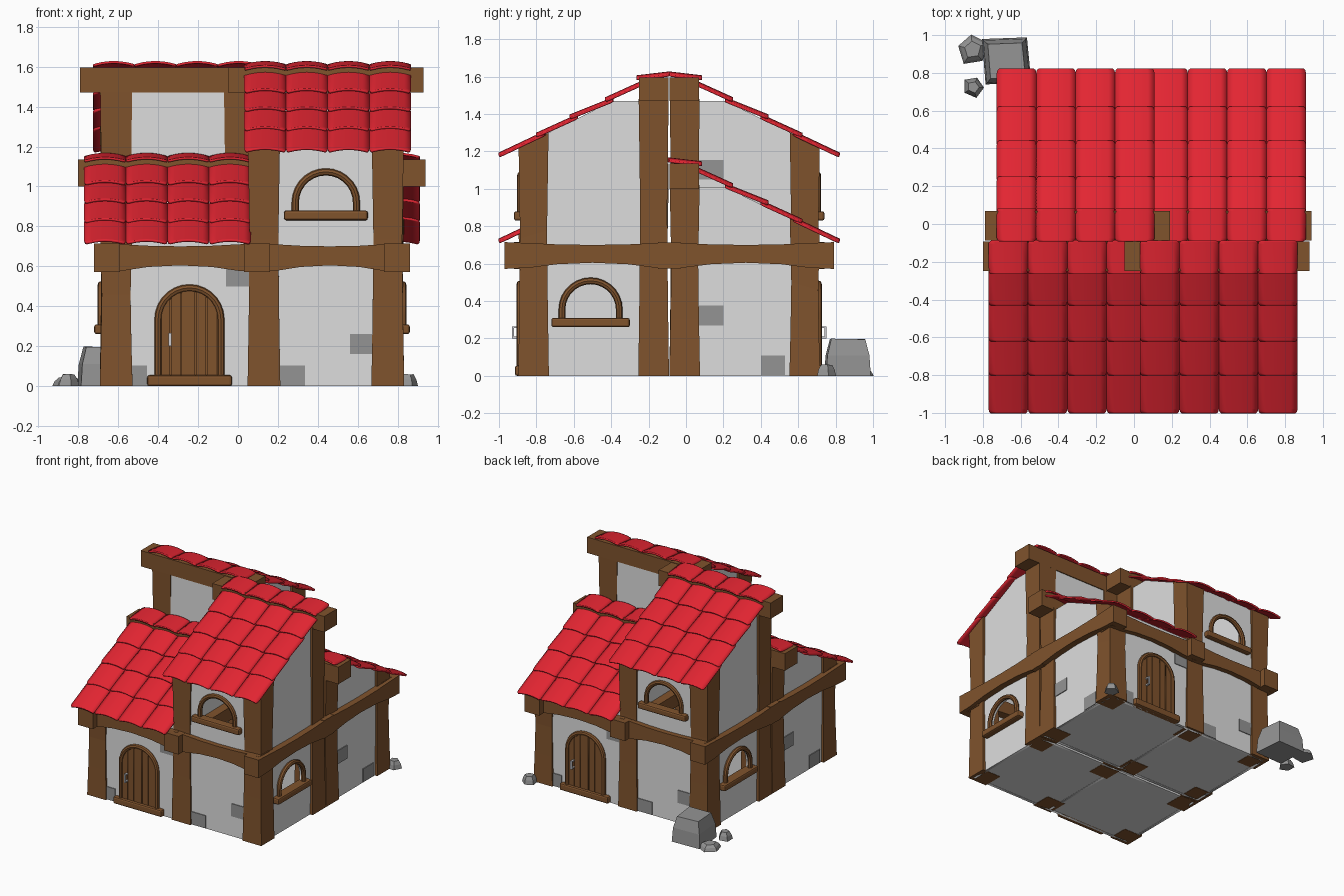
import bpy, bmesh, math, random
from mathutils import Matrix, Vector

if "Cube" in bpy.data.objects:
    bpy.data.objects.remove(bpy.data.objects["Cube"])

random.seed(3)


def material(name, rgb):
    m = bpy.data.materials.new(name)
    m.diffuse_color = [((c + 0.055) / 1.055) ** 2.4 for c in rgb] + [1]
    m.use_nodes = True
    m.node_tree.nodes["Principled BSDF"].inputs["Base Color"].default_value = m.diffuse_color
    return m


RED = material("roof red", (0.89, 0.145, 0.195))
WALL = material("plaster", (0.87, 0.87, 0.87))
WOOD = material("timber", (0.50, 0.325, 0.175))
STONE = material("stone grey", (0.58, 0.58, 0.58))
METAL = material("handle metal", (0.80, 0.80, 0.82))
half = []  # objects of the front half, later turned round for the back half

# Local x,y -> world for upright plates: on the front, and on the sides
FRONT = Matrix(((1, 0, 0, 0), (0, 0, -1, 0), (0, 1, 0, 0), (0, 0, 0, 1)))
SIDE = Matrix(((0, 0, 1, 0), (1, 0, 0, 0), (0, 1, 0, 0), (0, 0, 0, 1)))


def add(name, mesh, mat, smooth=False, keep=True):
    o = bpy.data.objects.new(name, mesh)
    bpy.context.collection.objects.link(o)
    mesh.materials.clear()
    mesh.materials.append(mat)
    if smooth:
        mesh.shade_smooth()
        mesh.set_sharp_from_angle(angle=math.radians(40))
    if keep:
        half.append(o)
    return o


def from_bm(name, bm, mat, smooth=False, keep=True):
    bmesh.ops.recalc_face_normals(bm, faces=bm.faces)
    me = bpy.data.meshes.new(name)
    bm.to_mesh(me)
    bm.free()
    return add(name, me, mat, smooth, keep)


def loft(name, rings, mat, keep=True):
    """Skin through rings of points, capped at both ends."""
    bm = bmesh.new()
    vs = [[bm.verts.new(p) for p in r] for r in rings]
    n = len(vs[0])
    for a, b in zip(vs, vs[1:]):
        for i in range(n):
            bm.faces.new((a[i], a[(i + 1) % n], b[(i + 1) % n], b[i]))
    bm.faces.new(vs[0])
    bm.faces.new(vs[-1])
    return from_bm(name, bm, mat, keep=keep)


def box(name, lo, hi, mat, bevel=0.0):
    rings = [[(lo[0], lo[1], z), (hi[0], lo[1], z), (hi[0], hi[1], z), (lo[0], hi[1], z)]
             for z in (lo[2], hi[2])]
    o = loft(name, rings, mat)
    if bevel:
        b = o.modifiers.new("round", 'BEVEL')
        b.width, b.segments = bevel, 2
    return o


def curve(name, loops, frame, pos, mat, thick=0.0, tube=0.0):
    """Filled plate (thick) or round bar (tube) from 2D point loops."""
    c = bpy.data.curves.new(name, 'CURVE')
    c.dimensions = '3D' if tube else '2D'
    if tube:
        c.bevel_depth, c.bevel_resolution, c.use_fill_caps = tube, 2, True
    else:
        c.extrude, c.fill_mode = thick / 2, 'BOTH'
    for pts in loops:
        s = c.splines.new('POLY')
        s.points.add(len(pts) - 1)
        for p, (x, y) in zip(s.points, pts):
            p.co = (x, y, 0, 1)
        s.use_cyclic_u = not tube
    tmp = bpy.data.objects.new("tmp", c)
    bpy.context.collection.objects.link(tmp)
    dg = bpy.context.evaluated_depsgraph_get()
    me = bpy.data.meshes.new_from_object(tmp.evaluated_get(dg))
    bpy.data.objects.remove(tmp)
    me.transform(Matrix.Translation(pos) @ frame)
    return add(name, me, mat, smooth=bool(tube))


def arch(cx, z0, r, zs, n=14):
    arc = [(cx - r * math.cos(math.pi * i / n), zs + r * math.sin(math.pi * i / n)) for i in range(n + 1)]
    return [(cx - r, z0)] + arc + [(cx + r, z0)]


def rect(x0, x1, z0, z1):
    return [(x0, z0), (x1, z0), (x1, z1), (x0, z1)]


def roof_z(y):
    return 1.175 + 0.49 * (y + 0.99)


LOW = -0.46  # drop of the low roof
XL, XM, XR, YF, YB = -0.66, 0.08, 0.80, -0.87, -0.11


# Plaster walls with window holes, and floors
def gable(drop):
    top = 1.47
    return [(YF, 0), (YB, 0), (YB, top + drop), (-0.39, top + drop), (YF, roof_z(YF) + drop)]


curve("front_wall_tall", [rect(XM, XR, 0, 1.23), arch(0.44, 0.87, 0.15, 0.92)], FRONT, (0, YF, 0), WALL, 0.02)
curve("front_wall_low", [rect(XL, XM, 0, 0.75)], FRONT, (0, YF, 0), WALL, 0.02)
curve("rear_wall_tall", [rect(XM, XR, 0, 1.47)], FRONT, (0, YB, 0), WALL, 0.02)
curve("rear_wall_low", [rect(XL, XM, 0, 1.01)], FRONT, (0, YB, 0), WALL, 0.02)
curve("side_wall_tall", [gable(0), arch(-0.51, 0.30, 0.15, 0.355)], SIDE, (XR, 0, 0), WALL, 0.02)
curve("inner_wall", [gable(0)], SIDE, (XM, 0, 0), WALL, 0.02)
curve("side_wall_low", [gable(LOW)], SIDE, (XL, 0, 0), WALL, 0.02)
box("floor_tall", (XM + 0.01, YF, 0.002), (XR, YB, 0.02), WALL)
box("floor_low", (XL, YF, 0.002), (XM - 0.01, YB, 0.02), WALL)


# Timber posts, flared at foot and head, cut to the roof slope
def post(name, x, y, top, drop):
    rings = []
    for t, h in ((0, 0.082), (0.3, 0.076), (0.6, 0.072), (1, 0.08)):
        ring = []
        for sx, sy in ((-1, -1), (1, -1), (1, 1), (-1, 1)):
            py = y + sy * h
            ring.append((x + sx * h, py, t * min(top, roof_z(py) + drop)))
        rings.append(ring)
    loft(name, rings, WOOD)


for x, tag, drop in ((-0.61, "left", LOW), (0.13, "middle", 0), (0.75, "right", 0)):
    post("front_post_" + tag, x, -0.815, 1.5, drop)
    post("ridge_post_" + tag, x, -0.173, 1.48 + drop, drop)

# Arched storey beams
ARCH = ((0, 0.572, 0.715), (0.14, 0.578, 0.71), (0.3, 0.597, 0.703), (0.5, 0.605, 0.70),
        (0.7, 0.597, 0.703), (0.86, 0.578, 0.71), (1, 0.572, 0.715))


def beam(name, a, b, mid, hw, along_x):
    rings = []
    for t, z0, z1 in ARCH:
        p = a + (b - a) * t
        sec = ((mid - hw, z0), (mid + hw, z0), (mid + hw, z1), (mid - hw, z1))
        rings.append([(p, q, z) if along_x else (q, p, z) for q, z in sec])
    loft(name, rings, WOOD)


beam("front_beam_left", -0.69, 0.11, -0.855, 0.065, True)
beam("front_beam_right", 0.09, 0.83, -0.855, 0.065, True)
for x, tag in ((-0.655, "left"), (0.095, "middle"), (0.795, "right")):
    beam("cross_beam_" + tag, -0.97, -0.03, x, 0.065, False)

# Ridge beams
box("ridge_beam_tall", (-0.05, -0.25, 1.47), (0.93, -0.093, 1.595), WOOD)
box("ridge_beam_low", (-0.80, -0.25, 1.0), (0.10, -0.093, 1.135), WOOD)


# Roof tiles: upper and lower end (y, z) of each row
ROWS = (((-0.755, 1.288), (-1.0, 1.172)), ((-0.58, 1.378), (-0.80, 1.278)),
        ((-0.39, 1.468), (-0.62, 1.376)), ((-0.20, 1.572), (-0.43, 1.468)),
        ((-0.088, 1.606), (-0.265, 1.585)))


def roof(name, x0, drop):
    bm = bmesh.new()
    w = 0.2085
    for (yu, zu), (yl, zl) in ROWS:
        for col in range(4):
            grid = []
            for t, f in ((0, 0.88), (0.03, 0.96), (0.1, 1), (0.9, 1), (0.97, 0.96), (1, 0.88)):
                row = []
                for i in range(7):
                    u = (i / 3 - 1) * f
                    x = x0 + w * (col + 0.5) + u * w * 0.497
                    z = zu + (zl - zu) * t + drop + 0.016 * (1 - u * u)
                    row.append(bm.verts.new((x, yu + (yl - yu) * t, z)))
                grid.append(row)
            for a, b in zip(grid, grid[1:]):
                for i in range(6):
                    bm.faces.new((a[i], b[i], b[i + 1], a[i + 1]))
    o = from_bm(name, bm, RED, smooth=True)
    s = o.modifiers.new("thickness", 'SOLIDIFY')
    s.thickness, s.offset = 0.012, 0


roof("tall_roof_tiles", 0.032, 0)
roof("low_roof_tiles", -0.77, LOW)

# Windows: round arch frame and sill
curve("front_window_frame", [arch(0.44, 0.86, 0.153, 0.92)], FRONT, (0, -0.885, 0), WOOD, tube=0.018)
box("front_window_sill", (0.23, -0.92, 0.83), (0.65, -0.85, 0.88), WOOD, 0.012)
curve("side_window_frame", [arch(-0.51, 0.29, 0.153, 0.355)], SIDE, (0.825, 0, 0), WOOD, tube=0.018)
box("side_window_sill", (0.78, -0.72, 0.26), (0.86, -0.30, 0.31), WOOD, 0.012)

# Door: frame, planks, step and handle
DX = -0.243
curve("door_frame", [arch(DX, 0.02, 0.157, 0.335)], FRONT, (0, -0.888, 0), WOOD, tube=0.018)
curve("door_panel", [arch(DX, 0.02, 0.15, 0.335)], FRONT, (0, -0.88, 0), WOOD, 0.012)
edges = [-0.142, -0.094, -0.042, 0.03, 0.085, 0.142]
for a, b in zip(edges, edges[1:]):
    top = [(b - 0.003 - (b - a - 0.006) * i / 4) for i in range(5)]
    pts = [(DX + a + 0.003, 0.03), (DX + b - 0.003, 0.03)]
    pts += [(DX + u, 0.335 + math.sqrt(0.145 ** 2 - u * u)) for u in top]
    curve("door_plank", [pts], FRONT, (0, -0.888, 0), WOOD, 0.014)
box("door_step", (-0.455, -0.915, 0.0), (-0.03, -0.85, 0.055), WOOD, 0.012)
box("door_handle", (-0.348, -0.93, 0.20), (-0.334, -0.92, 0.265), METAL)
for z in (0.20, 0.255):
    box("handle_mount", (-0.348, -0.925, z), (-0.334, -0.89, z + 0.01), METAL)

# Square stones set in the walls
for x, z in ((-0.06, 0.5), (0.56, 0.16), (0.21, 0.003), (-0.58, 0.003)):
    box("wall_stone", (x, YF - 0.016, z), (x + 0.125, YF + 0.01, z + 0.10), STONE)
for x, y, z in ((XL, -0.38, 0.27), (XL, -0.71, 0.005), (XM, -0.38, 1.05)):
    box("wall_stone", (x - 0.016, y, z), (x + 0.01, y + 0.13, z + 0.105), STONE)

# Back half: the front half turned 180 degrees
turn = Matrix.Translation((0.07, -0.09, 0)) @ Matrix.Rotation(math.pi, 4, 'Z') @ Matrix.Translation((-0.07, 0.09, 0))
for o in list(half):
    c = o.copy()
    c.name = "back_" + o.name
    c.matrix_world = turn
    bpy.context.collection.objects.link(c)


# Loose rocks
def rock(name, x, y, r, h, n, start, taper):
    j = [random.uniform(0.88, 1.05) for _ in range(n)]
    rings = []
    for z, s in ((0, 1.0), (h * 0.55, (1 + taper) / 2 + 0.06), (h, taper)):
        rings.append([(x + r * s * j[i] * math.cos(start + math.tau * i / n),
                       y + r * s * j[i] * math.sin(start + math.tau * i / n),
                       z + (h * 0.08 * (j[i] - 1) * 4 if z == h else 0)) for i in range(n)])
    loft(name, rings, STONE, keep=False)


rock("big_rock", -0.675, 0.865, 0.178, 0.2, 4, 0.85, 0.76)
rock("small_rock_a", -0.855, 0.925, 0.088, 0.045, 5, 0.4, 0.55)
rock("small_rock_b", -0.85, 0.725, 0.058, 0.06, 5, 1.2, 0.55)
rock("small_rock_c", 0.845, 0.75, 0.058, 0.06, 5, 0.2, 0.6)
